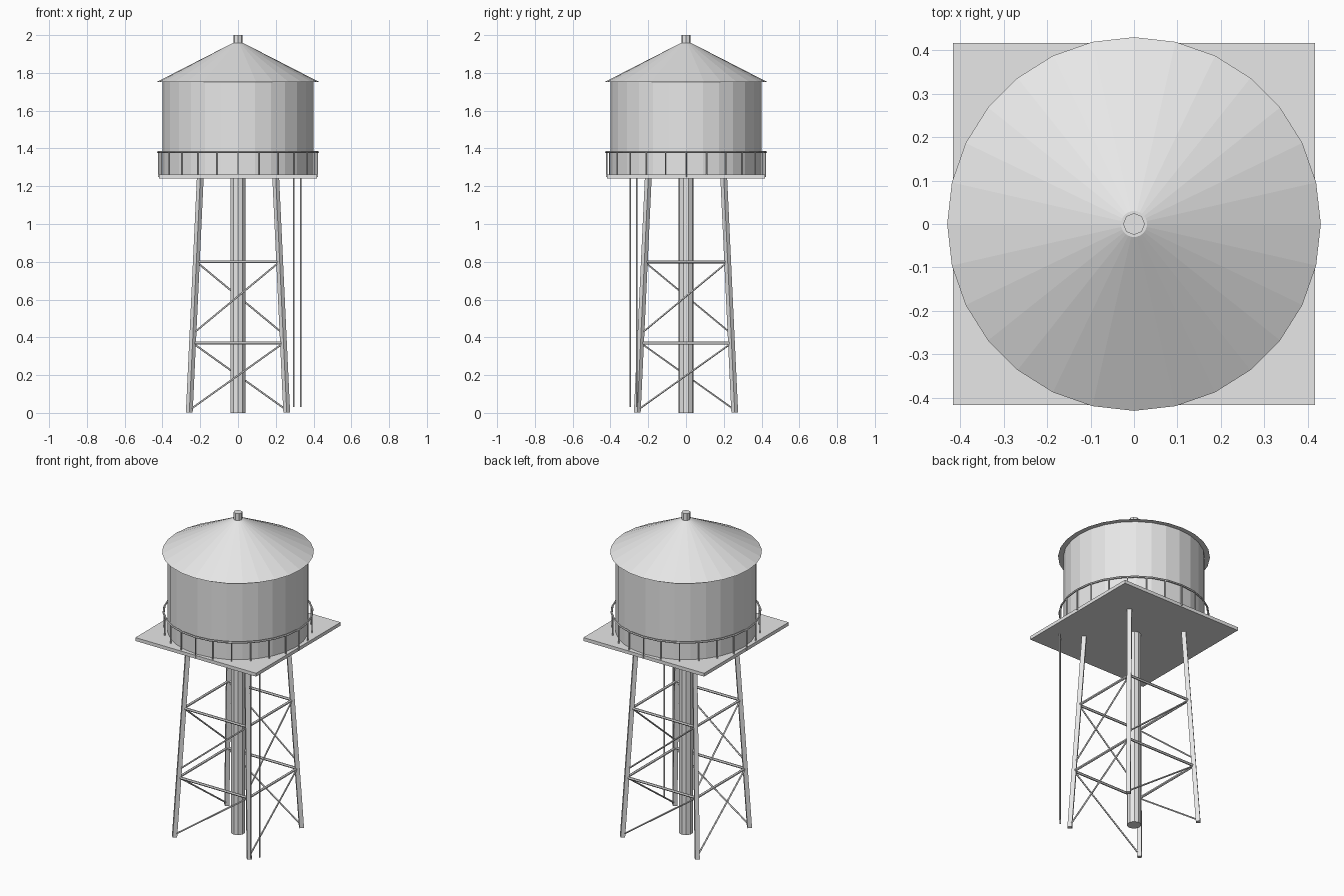
import bpy, math
from mathutils import Vector, Matrix

if "Cube" in bpy.data.objects:
    bpy.data.objects.remove(bpy.data.objects["Cube"])

grey = bpy.data.materials.new("plain_grey")
grey.diffuse_color = (0.8, 0.8, 0.8, 1)
grey.use_nodes = True
grey.node_tree.nodes["Principled BSDF"].inputs["Base Color"].default_value = grey.diffuse_color


def finish(name):
    ob = bpy.context.object
    ob.name = name
    ob.data.materials.append(grey)
    return ob


def cone(name, r1, r2, z1, z2, sides, turn=0.0):
    """Upright cylinder or cone with a vertex on +y."""
    bpy.ops.mesh.primitive_cone_add(vertices=sides, radius1=r1, radius2=r2, depth=z2 - z1,
                                    location=(0, 0, (z1 + z2) / 2), rotation=(0, 0, turn))
    return finish(name)


def rod(name, a, b, r, sides):
    """Straight bar from a to b."""
    a, b = Vector(a), Vector(b)
    d = b - a
    bpy.ops.mesh.primitive_cylinder_add(vertices=sides, radius=r, depth=d.length)
    ob = finish(name)
    # tilt from vertical by the shortest arc, keeping the section's orientation
    q = Vector((0, 0, 1)).rotation_difference(d)
    ob.matrix_world = Matrix.Translation((a + b) / 2) @ q.to_matrix().to_4x4()
    return ob


# Tank, roof, cap and central riser pipe
cone("tank", 0.40, 0.40, 1.26, 1.755, 28)
cone("roof", 0.43, 0.03, 1.752, 1.957, 28)
cone("roof_vent", 0.025, 0.025, 1.94, 2.0, 8)
cone("riser_pipe", 0.041, 0.041, 0.0, 1.245, 10)

# Square platform
bpy.ops.mesh.primitive_cube_add(size=1, location=(0, 0, 1.2525))
bpy.context.object.scale = (0.834, 0.834, 0.021)
finish("platform")

# Railing
bpy.ops.mesh.primitive_torus_add(major_radius=0.422, minor_radius=0.006, major_segments=28,
                                 minor_segments=6, location=(0, 0, 1.38))
finish("railing_hoop")
for i in range(24):
    t = i * math.tau / 24
    x, y = 0.42 * math.cos(t), 0.42 * math.sin(t)
    rod("railing_post", (x, y, 1.25), (x, y, 1.38), 0.004, 5)


# Legs lean inward; each side has two girts and two single diagonals
def leg_offset(z):
    return 0.258 - 0.058 * z / 1.24


def corner(k, z):
    c = leg_offset(z)
    return Matrix.Rotation(k * math.pi / 2, 3, 'Z') @ Vector((-c, -c, z))


for k in range(4):
    rod("leg", corner(k, 0.002), corner(k, 1.245), 0.018, 4)
    for z in (0.80, 0.37):
        rod("girt", corner(k, z), corner(k + 1, z), 0.008, 6)
    for low, high in ((0.42, 0.80), (0.015, 0.37)):
        rod("diagonal_brace", corner(k, low), corner(k + 1, high), 0.005, 5)

# Ladder rails beside the front right leg
for x, y in ((0.296, -0.296), (0.332, -0.26)):
    rod("ladder_rail", (x, y, 0.03), (x, y, 1.245), 0.0045, 5)
